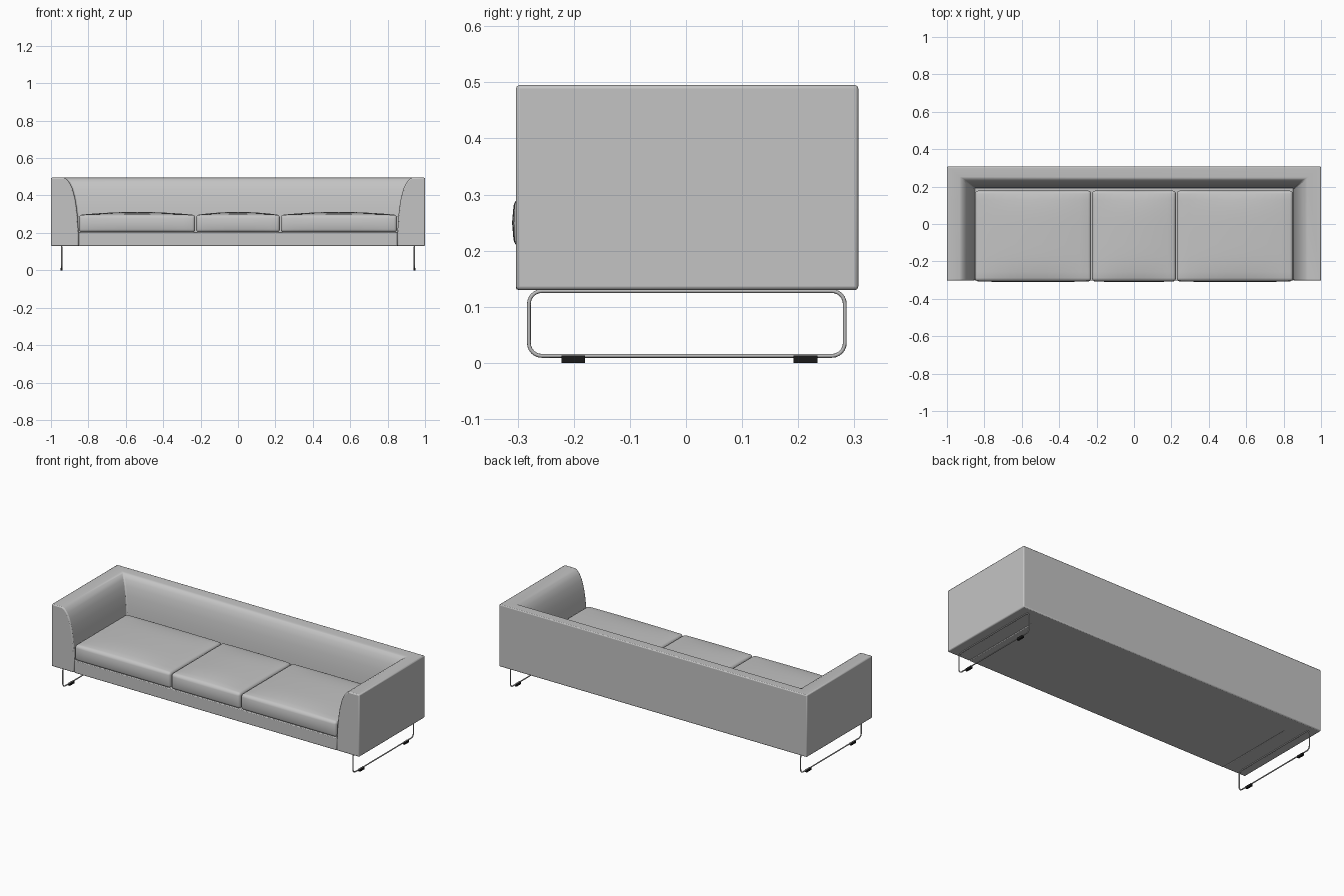
import bpy, bmesh, math
from mathutils import Vector

if "Cube" in bpy.data.objects:
    bpy.data.objects.remove(bpy.data.objects["Cube"], do_unlink=True)


def make_material(name, rgb, rough):
    m = bpy.data.materials.new(name)
    m.use_nodes = True
    m.diffuse_color = (*rgb, 1)
    node = m.node_tree.nodes["Principled BSDF"]
    node.inputs["Base Color"].default_value = (*rgb, 1)
    node.inputs["Roughness"].default_value = rough
    return m


FABRIC = make_material("grey_fabric", (0.55, 0.55, 0.55), 0.8)
METAL = make_material("grey_metal", (0.5, 0.5, 0.5), 0.4)
RUBBER = make_material("black_rubber", (0.01, 0.01, 0.01), 0.7)


def finish(bm, name, mat, bevel=0.0, segments=2):
    bmesh.ops.recalc_face_normals(bm, faces=bm.faces)
    mesh = bpy.data.meshes.new(name)
    bm.to_mesh(mesh)
    bm.free()
    mesh.materials.append(mat)
    ob = bpy.data.objects.new(name, mesh)
    bpy.context.collection.objects.link(ob)
    if bevel:
        mod = ob.modifiers.new("soft_edges", "BEVEL")
        mod.width, mod.segments = bevel, segments
        mod.limit_method, mod.angle_limit = "ANGLE", math.radians(50)
    bpy.ops.object.select_all(action="DESELECT")
    ob.select_set(True)
    bpy.context.view_layer.objects.active = ob
    bpy.ops.object.shade_smooth_by_angle(angle=math.radians(40))
    return ob


def box(lo, hi):
    bm = bmesh.new()
    bmesh.ops.create_cube(bm, size=1)
    lo, hi = Vector(lo), Vector(hi)
    for v in bm.verts:
        v.co = (lo + hi) / 2 + v.co * (hi - lo)
    return bm


# Arms and back: one rounded profile (depth, height) swept round a mitred U
FRONT, BACK, BOTTOM, DECK = -0.303, 0.307, 0.13, 0.205
profile = [(0, BOTTOM), (0, 0.495), (0.068, 0.495), (0.083, 0.488),
           (0.1, 0.468), (0.115, 0.437), (0.128, 0.39), (0.137, 0.335),
           (0.143, 0.28), (0.147, DECK), (0.147, BOTTOM)]
bm = bmesh.new()
rings = []
for side, at_back in ((1, False), (1, True), (-1, True), (-1, False)):
    rings.append([bm.verts.new((side * (1 - d), BACK - 0.8 * d if at_back else FRONT, z))
                  for d, z in profile])
n = len(profile)
for a, b in zip(rings, rings[1:]):
    for i in range(n):
        j = (i + 1) % n
        bm.faces.new((a[i], a[j], b[j], b[i]))
bm.faces.new(rings[0])
bm.faces.new(rings[-1])
finish(bm, "arms_and_back", FABRIC, 0.006)

# Seat deck between the arms
finish(box((-0.853, FRONT, BOTTOM), (0.853, 0.2, DECK)), "seat_deck", FABRIC, 0.004)


# Crowned seat cushions
def cushion(name, x0, x1):
    y0, y1, z0, z1 = -0.304, 0.178, DECK - 0.002, 0.296
    bm = box((x0, y0, z0), (x1, y1, z1))
    bmesh.ops.bevel(bm, geom=bm.edges[:], offset=0.016, segments=4,
                    profile=0.5, affect="EDGES")
    steps = 10
    for k in range(1, steps):
        t = k / steps
        for co, no in (((x0 + (x1 - x0) * t, 0, 0), (1, 0, 0)),
                       ((0, y0 + (y1 - y0) * t, 0), (0, 1, 0))):
            bmesh.ops.bisect_plane(bm, geom=bm.verts[:] + bm.edges[:] + bm.faces[:],
                                   plane_co=co, plane_no=no)
    bmesh.ops.bisect_plane(bm, geom=bm.verts[:] + bm.edges[:] + bm.faces[:],
                           plane_co=(0, 0, (z0 + z1) / 2), plane_no=(0, 0, 1))
    for v in bm.verts:
        u = 2 * (v.co.x - x0) / (x1 - x0) - 1
        w = 2 * (v.co.y - y0) / (y1 - y0) - 1
        h = (v.co.z - z0) / (z1 - z0)
        swell = max(0, 1 - u * u)
        v.co.z += 0.016 * h * swell * max(0.0, 1 - w ** 4)
        if w < -0.9:
            v.co.y -= 0.006 * max(0, 1 - (2 * h - 1) ** 2) * swell ** 0.3
    finish(bm, name, FABRIC)


cushion("right_cushion", -0.85, -0.229)
cushion("middle_cushion", -0.224, 0.224)
cushion("left_cushion", 0.229, 0.85)


# Sled legs: closed rounded loop of rod, with two rubber pads each
def sled_leg(name, x):
    y0, y1, z0, z1, r = -0.28, 0.283, 0.0125, 0.128, 0.023
    points = []
    for cy, cz, start in ((y1 - r, z1 - r, 0), (y0 + r, z1 - r, 90),
                          (y0 + r, z0 + r, 180), (y1 - r, z0 + r, 270)):
        for k in range(7):
            a = math.radians(start + 15 * k)
            points.append((x, cy + r * math.cos(a), cz + r * math.sin(a)))
    curve = bpy.data.curves.new(name, "CURVE")
    curve.dimensions = "3D"
    curve.bevel_depth, curve.bevel_resolution = 0.0034, 2
    spline = curve.splines.new("POLY")
    spline.points.add(len(points) - 1)
    for p, co in zip(spline.points, points):
        p.co = (*co, 1)
    spline.use_cyclic_u = True
    curve.materials.append(METAL)
    bpy.context.collection.objects.link(bpy.data.objects.new(name, curve))


for side, x in (("left", 0.943), ("right", -0.943)):
    sled_leg(side + "_sled_leg", x)
    for end, y in (("front", -0.201), ("rear", 0.213)):
        finish(box((x - 0.006, y - 0.021, 0), (x + 0.006, y + 0.021, 0.0135)),
               f"{side}_{end}_foot_pad", RUBBER)
